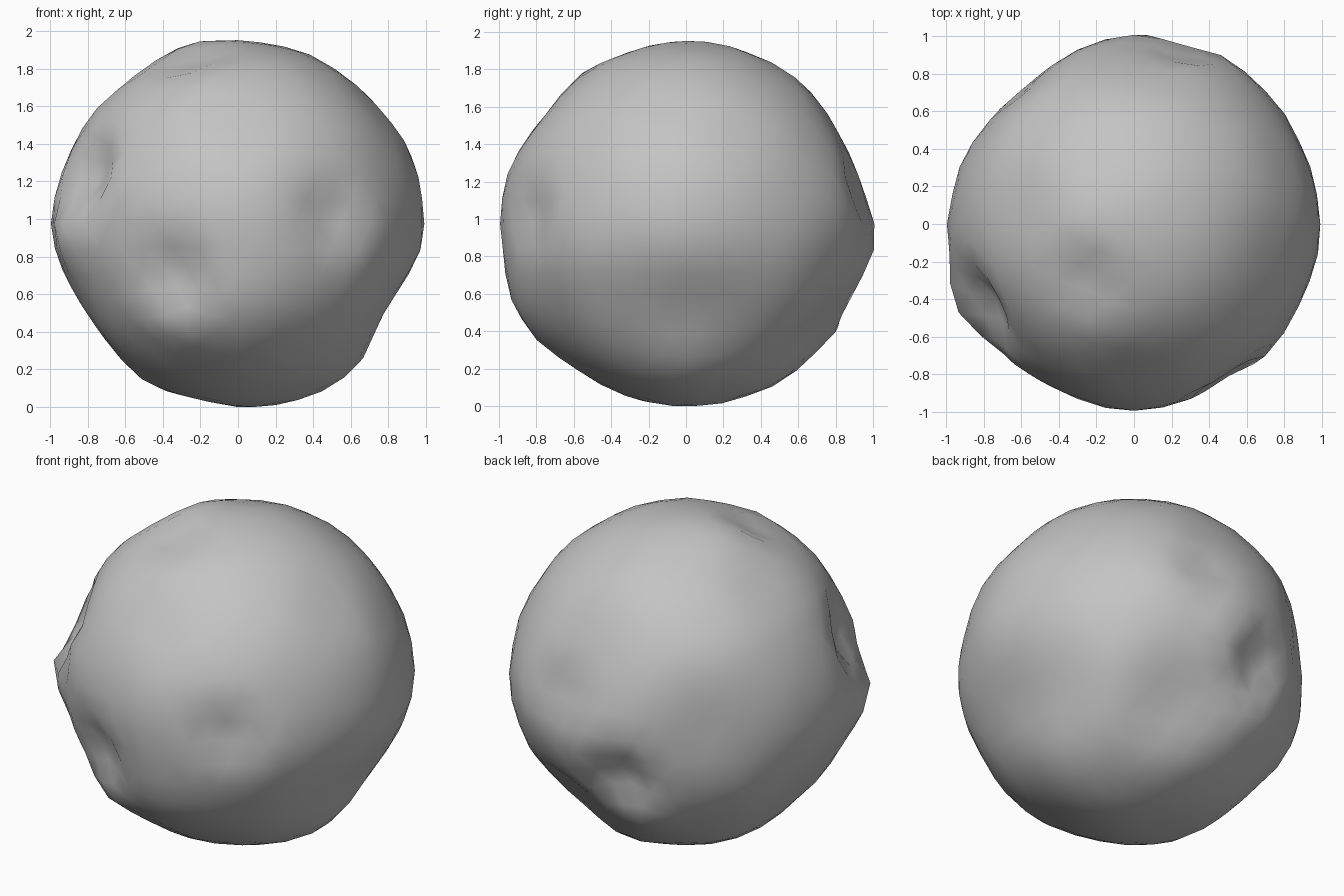
import bpy, bmesh, math
from mathutils import Vector, noise

cube = bpy.data.objects.get("Cube")
if cube:
    bpy.data.objects.remove(cube, do_unlink=True)

CENTRE = Vector((0, 0, 0.975))

# Craters and flattened areas: direction, angular radius, depth
DENTS = [
    ((-.37, -.88, -.28), .31, .09),
    ((.50, -.83, .05), .27, .075),
    ((-.83, -.45, .28), .33, .12),
    ((-.25, -.31, .90), .28, .06),
    ((.72, -.15, .62), .30, .02),
    ((-.17, .94, -.29), .29, .11),
    ((.28, .72, -.62), .44, .075),
    ((.27, .95, .18), .24, .05),
    ((.0, .87, .45), .45, .03),
    ((.84, -.2, -.50), .50, .045),
    ((.84, .2, -.50), .50, .045),
    ((-.66, .72, .05), .50, .05),
    ((-.80, .0, -.55), .50, .045),
    ((-.20, .0, -.95), .30, .02),
    ((.0, -.78, .60), .40, .02),
    ((-.65, .10, .75), .35, .02),
]
# Crater lips and bulges: direction, angular radius, height
LUMPS = [
    ((-.34, -.79, -.51), .17, .055),
    ((.05, -.87, -.48), .30, .04),
    ((-.28, .80, -.53), .17, .05),
    ((-.91, -.43, -.02), .20, .08),
    ((-.66, -.72, .22), .14, .02),
    ((-1, .0, .0), .18, .02),
    ((.0, 1, -.12), .20, .045),
    ((.43, .90, .0), .18, .03),
    ((-.27, .03, .95), .18, .02),
    ((-.18, -.52, .84), .15, .02),
    ((.0, -1, .15), .35, .02),
    ((1, .0, .15), .35, .02),
    ((.60, .0, -.80), .25, .03),
    ((.10, .60, -.80), .20, .02),
    ((.20, .0, -.98), .25, .012),
    ((.66, .72, .05), .35, .02),
    ((.70, -.70, -.10), .22, .025),
]


def radius(d):
    """Distance from the centre to the surface along direction d."""
    r = .975 + .01 * noise.noise(d * 4)
    for axis, size, depth in DENTS:
        t = min(d.angle(Vector(axis)) / size, 1)
        r -= depth * (1 - t * t) ** 2
    for axis, size, height in LUMPS:
        r += height * math.exp(-(d.angle(Vector(axis)) / size) ** 2)
    return r


# Stone colour
mat = bpy.data.materials.new("stone_grey")
mat.use_nodes = True
colour = (.55, .55, .55, 1)
mat.diffuse_color = colour
bsdf = mat.node_tree.nodes["Principled BSDF"]
bsdf.inputs["Base Color"].default_value = colour
bsdf.inputs["Roughness"].default_value = .9

# Cratered boulder
bm = bmesh.new()
bmesh.ops.create_icosphere(bm, subdivisions=4, radius=1)
for v in bm.verts:
    d = v.co.normalized()
    v.co = CENTRE + d * radius(d)
for f in bm.faces:
    f.smooth = True
mesh = bpy.data.meshes.new("boulder")
bm.to_mesh(mesh)
bm.free()
mesh.materials.append(mat)
boulder = bpy.data.objects.new("boulder", mesh)
bpy.context.collection.objects.link(boulder)
